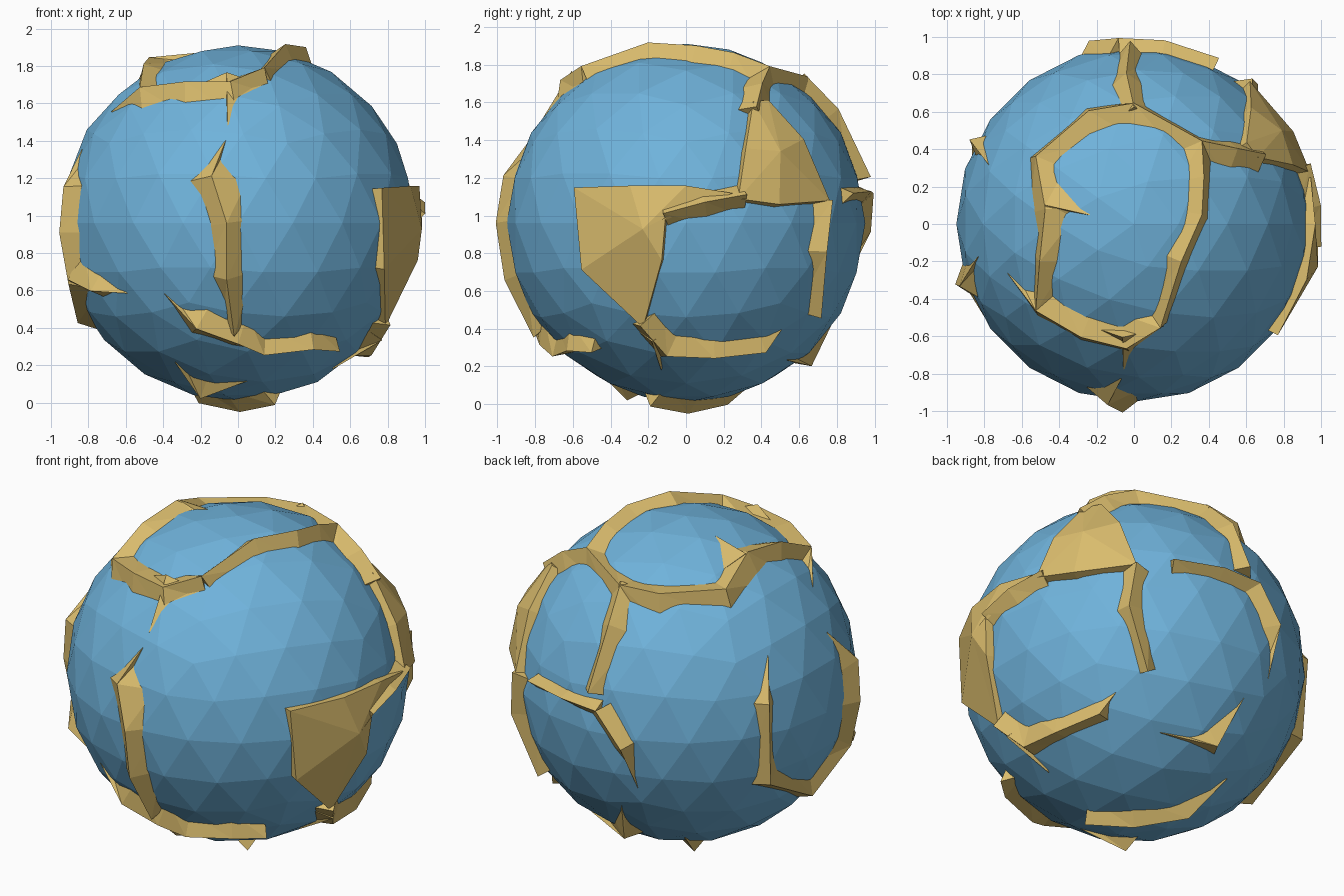
import bpy
import bmesh
from math import radians, sin, cos, sqrt
from mathutils import Vector

cube = bpy.data.objects.get("Cube")
if cube:
    bpy.data.objects.remove(cube, do_unlink=True)

CENTRE = Vector((0, 0, 0.96))
SEA, CREST, TIP, ROOT = 0.95, 1.01, 0.94, 0.89


def material(name, colour):
    mat = bpy.data.materials.new(name)
    mat.use_nodes = True
    mat.diffuse_color = (*colour, 1)
    mat.node_tree.nodes["Principled BSDF"].inputs["Base Color"].default_value = (*colour, 1)
    return mat


WATER = material("water blue", (0.16, 0.45, 0.71))
LAND = material("sand yellow", (0.71, 0.51, 0.155))


def finish(name, bm, mat):
    bmesh.ops.recalc_face_normals(bm, faces=bm.faces)
    mesh = bpy.data.meshes.new(name)
    bm.to_mesh(mesh)
    bm.free()
    mesh.materials.append(mat)
    obj = bpy.data.objects.new(name, mesh)
    obj.location = CENTRE
    bpy.context.collection.objects.link(obj)
    return obj


class Side:
    """A facing direction of the globe, used to place points on its surface."""

    def __init__(self, azimuth, elevation):
        a, e = radians(azimuth), radians(elevation)
        self.out = Vector((cos(a) * cos(e), sin(a) * cos(e), sin(e)))
        self.across = Vector((-sin(a), cos(a), 0))
        self.up = self.out.cross(self.across)

    def direction(self, u, v):
        depth = sqrt(max(0, 1 - u * u - v * v))
        return (self.across * u + self.up * v + self.out * depth).normalized()


FRONT, EAST, TOP = Side(-90, 0), Side(0, 0), Side(-90, 90)
REAR_WEST, REAR_UNDER = Side(130, 25), Side(50, -25)


def ridge(name, side, path):
    """Wedge along a path of (u, v, half width); zero width makes a pointed tip."""
    bm = bmesh.new()
    dirs = [side.direction(u, v) for u, v, w in path]
    rings = []
    for i, (u, v, w) in enumerate(path):
        d = dirs[i]
        along = dirs[min(i + 1, len(dirs) - 1)] - dirs[max(i - 1, 0)]
        flank = d.cross(along).normalized() * max(w, 0.01)
        top = d * (CREST if w else TIP)
        rings.append([bm.verts.new(p) for p in (d * ROOT + flank, top, d * ROOT - flank)])
    for a, b in zip(rings, rings[1:]):
        for k in range(3):
            n = (k + 1) % 3
            bm.faces.new((a[k], a[n], b[n]))
            bm.faces.new((a[k], b[n], b[k]))
    bm.faces.new(rings[0])
    bm.faces.new(rings[-1])
    finish(name, bm, LAND)


def plateau(name, side, outline):
    """Raised faceted plate with a sloping skirt sunk into the sea."""
    bm = bmesh.new()
    dirs = [side.direction(u, v) for u, v in outline]
    middle = sum(dirs, Vector()).normalized()
    hub = bm.verts.new(middle * CREST)
    rim = [bm.verts.new(d * (CREST - 0.02)) for d in dirs]
    foot = [bm.verts.new((d + (d - middle) * 0.06).normalized() * ROOT) for d in dirs]
    for i in range(len(rim)):
        j = (i + 1) % len(rim)
        bm.faces.new((hub, rim[i], rim[j]))
        bm.faces.new((rim[i], foot[i], foot[j], rim[j]))
    finish(name, bm, LAND)


# Sea: a faceted ball
ball = bmesh.new()
bmesh.ops.create_icosphere(ball, subdivisions=3, radius=SEA)
finish("sea", ball, WATER)

# Front land
ridge("front_spine", FRONT, [(-.07, .47, 0), (-.14, .25, .18), (-.06, 0, .14), (-.06, -.3, .13), (-.02, -.6, .06)])
ridge("front_lower_ridge", FRONT, [(-.42, -.4, 0), (-.22, -.56, .15), (0, -.64, .12),
                                   (.14, -.7, .08), (.4, -.67, .09), (.54, -.68, .06)])
ridge("front_west_spur", FRONT, [(-.9, -.3, .16), (-.78, -.36, .1), (-.63, -.4, 0)])
ridge("front_bottom_ridge", FRONT, [(-.36, -.79, 0), (-.2, -.93, .13), (.05, -.9, 0)])

# Ring of land around the top
ridge("top_front_arm", TOP, [(-.72, -.28, 0), (-.52, -.46, .14), (-.28, -.6, .13), (-.04, -.66, .14), (.14, -.55, .08)])
ridge("top_front_point", TOP, [(-.06, -.6, .25), (-.06, -.83, 0)])
ridge("top_east_arm", TOP, [(.14, -.55, .08), (.25, -.2, .1), (.36, .05, .1), (.37, .25, .1), (.36, .44, .12)])
ridge("top_west_arm", TOP, [(-.52, -.46, .1), (-.5, -.2, .11), (-.47, .08, .16), (-.52, .36, .14),
                            (-.24, .6, .13), (0, .64, .12), (.36, .44, .1)])
ridge("top_west_spur", TOP, [(-.47, .1, .2), (-.25, .05, 0)])
ridge("top_back_arm", TOP, [(0, .62, .12), (-.04, .8, .12), (-.02, .97, .1)])
ridge("top_east_link", TOP, [(.36, .44, .1), (.55, .4, .12), (.7, .37, .12)])

# East land
plateau("east_plateau", EAST, [(-.6, .19), (-.3, .2), (0, .2), (.25, .16), (-.11, .03),
                               (-.13, -.2), (-.23, -.56), (-.56, -.25)])
plateau("east_shoulder", EAST, [(.28, .13), (.32, .4), (.36, .65), (.44, .66), (.63, .45), (.77, .12), (.5, .1)])
ridge("east_bridge", EAST, [(-.12, .05, .1), (.1, .11, .11), (.32, .15, .1)])
ridge("east_back_leg", EAST, [(.77, .12, .11), (.74, -.15, .11), (.71, -.5, .08)])
ridge("east_foot", EAST, [(-.24, -.54, .12), (-.1, -.7, .14), (.15, -.71, .1), (.42, -.68, .1), (.54, -.6, 0)])
ridge("east_toe", EAST, [(-.18, -.62, .13), (-.14, -.83, 0)])

# Back and west land
ridge("back_belt", REAR_WEST, [(-.91, -.02, .07), (-.75, -.12, .06), (-.57, -.2, .08)])
ridge("back_leg", REAR_WEST, [(-.57, -.2, .11), (-.44, -.42, .11), (-.36, -.68, 0)])
ridge("west_hook", REAR_WEST, [(.42, .16, 0), (.38, -.2, .1), (.39, -.64, .13), (.65, -.71, .14),
                               (.88, -.44, .16), (.93, -.2, .15), (.92, .03, .15), (.8, .2, 0)])

# Land underneath
ridge("under_back_ridge", REAR_UNDER, [(.15, -.44, 0), (.46, -.48, .14), (.66, -.2, 0)])
ridge("under_middle_ridge", REAR_UNDER, [(-.27, -.88, .1), (0, -.9, .12), (.3, -.85, .11), (.55, -.68, 0)])
